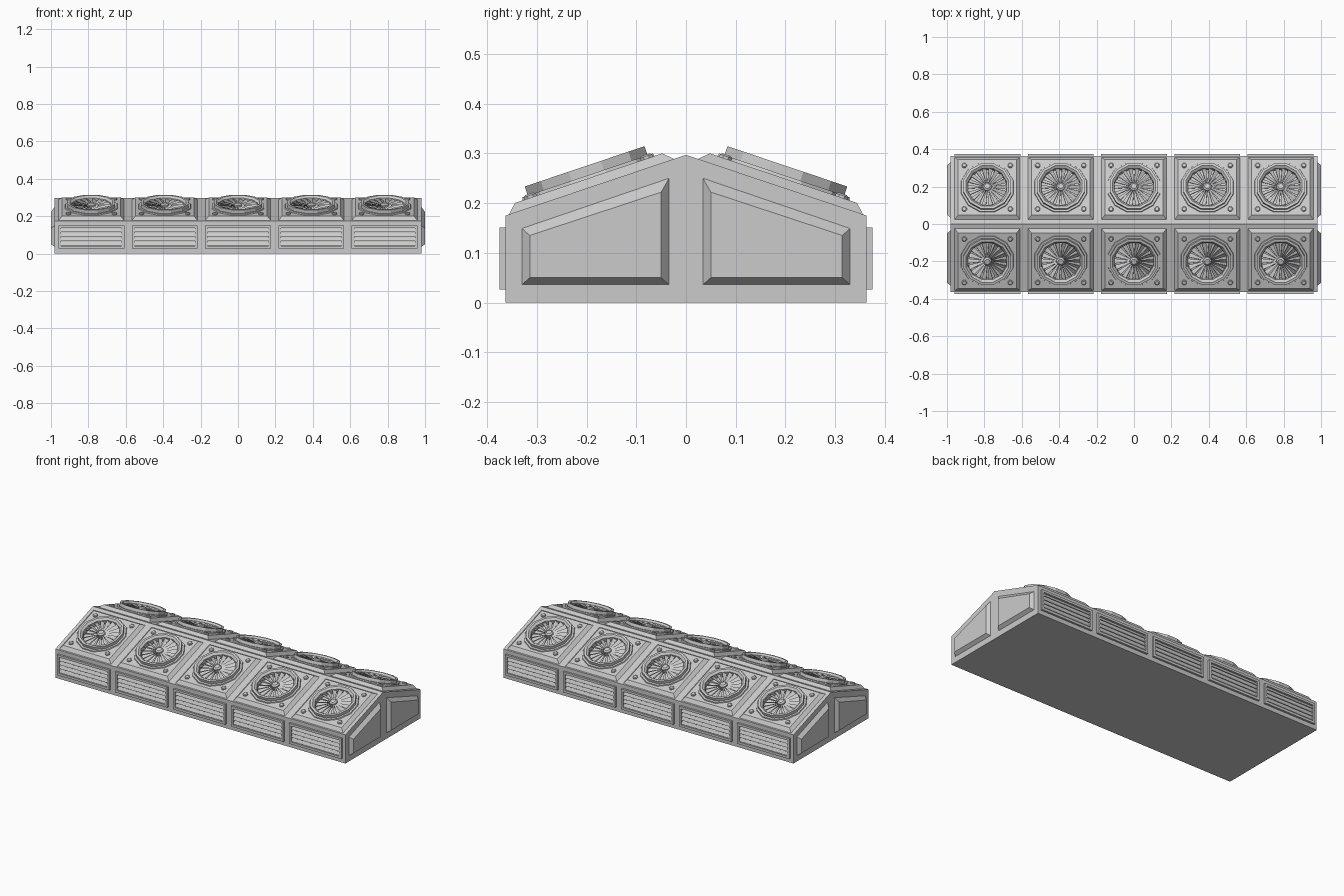
import bpy, bmesh, math
from mathutils import Matrix, Vector

if "Cube" in bpy.data.objects:
    bpy.data.objects.remove(bpy.data.objects["Cube"])

metal = bpy.data.materials.new("light grey metal")
metal.use_nodes = True
GREY = (0.6, 0.6, 0.6, 1)
metal.diffuse_color = GREY
metal.node_tree.nodes["Principled BSDF"].inputs["Base Color"].default_value = GREY

HALF_X, HALF_Y, EAVE, RIDGE = 0.98, 0.363, 0.175, 0.297
PITCH = math.atan2(RIDGE - EAVE, HALF_Y)
BAYS = [0.392 * i for i in range(-2, 3)]
PLATE_H = 0.018
SIDES = 12


def finish(bm, name):
    bmesh.ops.remove_doubles(bm, verts=bm.verts, dist=1e-5)
    bmesh.ops.recalc_face_normals(bm, faces=bm.faces)
    mesh = bpy.data.meshes.new(name)
    bm.to_mesh(mesh)
    bm.free()
    mesh.materials.append(metal)
    return mesh


def place(mesh, name, matrix=Matrix()):
    obj = bpy.data.objects.new(name, mesh)
    bpy.context.scene.collection.objects.link(obj)
    obj.matrix_world = matrix


def loft(bm, loops, cap_start=True, cap_end=True):
    """Join matching point loops with quads and close the ends."""
    rings = [[bm.verts.new(p) for p in loop] for loop in loops]
    n = len(rings[0])
    for a, b in zip(rings, rings[1:]):
        for i in range(n):
            j = (i + 1) % n
            bm.faces.new((a[i], a[j], b[j], b[i]))
    if cap_start:
        bm.faces.new(rings[0][::-1])
    if cap_end:
        bm.faces.new(rings[-1])
    return rings


def circle(r, z, n, x=0, y=0):
    """Regular polygon with flat sides on the axes, r measured to the flats."""
    r /= math.cos(math.pi / n)
    turn = 2 * math.pi / n
    return [(x + r * math.cos(turn * (i + 0.5)), y + r * math.sin(turn * (i + 0.5)), z)
            for i in range(n)]


def square(h, z):
    return [(h, h, z), (-h, h, z), (-h, -h, z), (h, -h, z)]


def box(bm, size, matrix):
    bmesh.ops.create_cube(bm, size=1, matrix=matrix @ Matrix.Diagonal((*size, 1)))


# Housing with a pitched roof
section = [(-HALF_Y, 0), (HALF_Y, 0), (HALF_Y, EAVE), (0, RIDGE), (-HALF_Y, EAVE)]
bm = bmesh.new()
loft(bm, [[(x, y, z) for y, z in section] for x in (-HALF_X, HALF_X)])
place(finish(bm, "housing"), "housing")

# Raised bevelled panels on the gable ends
outer = [(0.034, 0.036), (0.33, 0.036), (0.33, 0.149), (0.034, 0.25)]
inner = [(0.05, 0.05), (0.314, 0.05), (0.314, 0.135), (0.05, 0.222)]
for sx in (-1, 1):
    for sy in (-1, 1):
        bm = bmesh.new()
        loft(bm, [[(sx * x, sy * y, z) for y, z in pts]
                  for x, pts in ((HALF_X, outer), (1.0, inner))])
        place(finish(bm, "end_panel"), "end_panel")

# Roof plate with a round opening
bm = bmesh.new()
base, top = loft(bm, [square(0.175, 0), square(0.156, PLATE_H)], False, False)
hole = [bm.verts.new(p) for p in circle(0.14, PLATE_H, SIDES)]
for q in range(4):
    a, b, c, d = (hole[(3 * q + k) % SIDES] for k in range(4))
    bm.faces.new((top[q], a, b))
    bm.faces.new((top[q], b, c))
    bm.faces.new((top[q], c, d, top[(q + 1) % 4]))
plate = finish(bm, "roof_plate")

# Faceted fan ring, stepped outside and sunk inside
ring_profile = [(0.14, PLATE_H), (0.138, 0.024), (0.127, 0.024), (0.127, 0.043),
                (0.114, 0.043), (0.103, 0.032), (0.103, 0.004)]
bm = bmesh.new()
loft(bm, [circle(r, z, SIDES) for r, z in ring_profile], cap_start=False)
ring = finish(bm, "fan_ring")

# Fan: pitched tapering blades around a hub
bm = bmesh.new()
BLADES = 18
for i in range(BLADES):
    turn = Matrix.Rotation(2 * math.pi * i / BLADES, 4, 'Z')
    loops = []
    for r, half in ((0.015, 0.003), (0.103, 0.013)):
        tilt = Matrix.Translation((r, 0, 0.024)) @ Matrix.Rotation(math.radians(30), 4, 'X')
        loops.append([turn @ tilt @ Vector((0, y, z)) for y, z in
                      ((-half, -0.001), (half, -0.001), (half, 0.001), (-half, 0.001))])
    loft(bm, loops)
loft(bm, [circle(0.022, 0.004, SIDES), circle(0.022, 0.033, SIDES), circle(0.014, 0.039, SIDES)])
fan = finish(bm, "fan")

# Corner bolts
bm = bmesh.new()
for x in (-0.123, 0.123):
    for y in (-0.123, 0.123):
        loft(bm, [circle(0.013, PLATE_H - 0.002, 8, x, y), circle(0.013, 0.023, 8, x, y),
                  circle(0.009, 0.026, 8, x, y)])
bolts = finish(bm, "corner_bolts")

# Louvred side vent, local y pointing into the wall
bm = bmesh.new()
W, LOW, HIGH, RIM, DEPTH = 0.352, 0.026, 0.151, 0.014, 0.012
mid = (LOW + HIGH) / 2
for s in (-1, 1):
    box(bm, (W, DEPTH, RIM), Matrix.Translation((0, -DEPTH / 2, mid + s * (HIGH - LOW - RIM) / 2)))
    box(bm, (RIM, DEPTH, HIGH - LOW - 2 * RIM),
        Matrix.Translation((s * (W - RIM) / 2, -DEPTH / 2, mid)))
for i in range(4):
    z = mid + (i - 1.5) * 0.024
    box(bm, (W - 2 * RIM, 0.003, 0.02),
        Matrix.Translation((0, -0.005, z)) @ Matrix.Rotation(math.radians(-25), 4, 'X'))
vent = finish(bm, "side_vent")

# Repeat the bays along both slopes and walls
CENTRE_Y = 0.19
slope = Matrix.Rotation(PITCH, 4, 'X')
roof_z = RIDGE - CENTRE_Y * math.tan(PITCH)
for side, angle in (("front", 0), ("back", math.pi)):
    spin = Matrix.Rotation(angle, 4, 'Z')
    for x in BAYS:
        on_roof = spin @ Matrix.Translation((x, -CENTRE_Y, roof_z)) @ slope
        for mesh in (plate, ring, fan, bolts):
            place(mesh, f"{side}_{mesh.name}", on_roof)
        place(vent, f"{side}_side_vent", spin @ Matrix.Translation((x, -HALF_Y, 0)))
